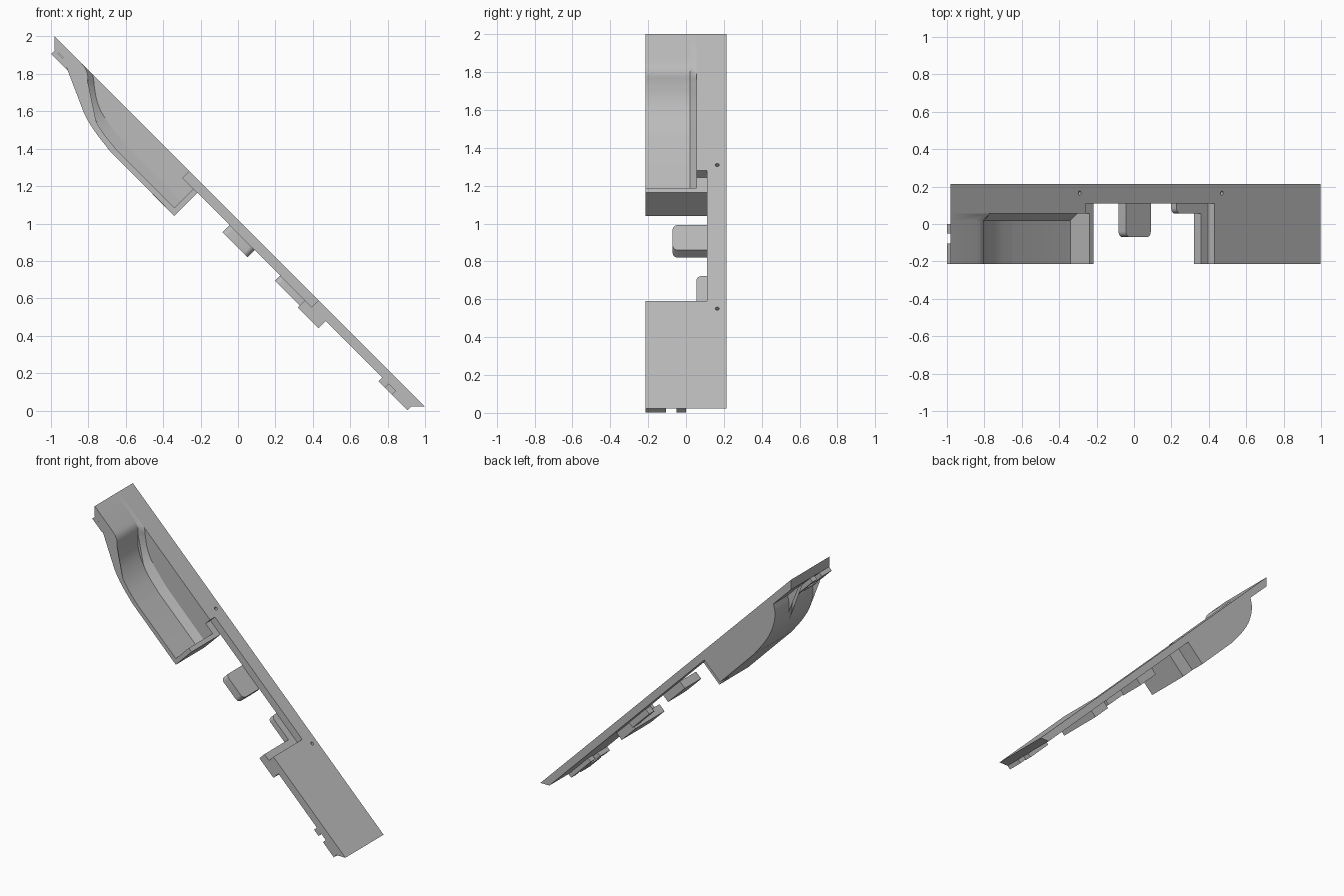
import bpy, bmesh, math
from mathutils import Vector

if "Cube" in bpy.data.objects:
    bpy.data.objects.remove(bpy.data.objects["Cube"], do_unlink=True)

grey = bpy.data.materials.new("plain_grey")
grey.use_nodes = True
tone = (0.5, 0.5, 0.5, 1)
grey.diffuse_color = tone
grey.node_tree.nodes["Principled BSDF"].inputs["Base Color"].default_value = tone

R = math.sqrt(0.5)
FRONT, BACK = -0.215, 0.215
STRIP = 0.11          # front edge of the narrow rear strip
WALL = 0.055          # face of the pocket's side wall
THICK = 0.05


def at(s, t):
    """Point s along the sloping panel and t below its top, as (x, z)."""
    return (-0.98 + (s - t) * R, 2.0 - (s + t) * R)


def finish(name, bm, smooth=False):
    bmesh.ops.recalc_face_normals(bm, faces=bm.faces)
    mesh = bpy.data.meshes.new(name)
    bm.to_mesh(mesh)
    bm.free()
    mesh.materials.append(grey)
    ob = bpy.data.objects.new(name, mesh)
    bpy.context.collection.objects.link(ob)
    if smooth:
        bpy.ops.object.select_all(action='DESELECT')
        ob.select_set(True)
        bpy.context.view_layer.objects.active = ob
        bpy.ops.object.shade_smooth_by_angle(angle=math.radians(30))
    return ob


def prism(name, pts, y0, y1, back=None, smooth=False):
    """Extrude an (x, z) outline in y, optionally lofting to a second one."""
    bm = bmesh.new()
    a = [bm.verts.new((x, y0, z)) for x, z in pts]
    b = [bm.verts.new((x, y1, z)) for x, z in (back or pts)]
    n = len(a)
    caps = [bm.faces.new(a), bm.faces.new(b[::-1])]
    for i in range(n):
        bm.faces.new((a[i], b[i], b[(i + 1) % n], a[(i + 1) % n]))
    bmesh.ops.triangulate(bm, faces=caps)
    return finish(name, bm, smooth)


def block(name, s0, s1, t0, t1, y0, y1, corners=(), radius=0.03):
    """Box in panel coordinates; the front corners at the listed s are rounded."""
    bm = bmesh.new()
    bmesh.ops.create_cube(bm, size=1)
    for v in bm.verts:
        s, t = (s1 if v.co.x > 0 else s0), (t1 if v.co.z < 0 else t0)
        x, z = at(s, t)
        v.co = Vector((x, y1 if v.co.y > 0 else y0, z))
    picked = []
    for s in corners:
        ends = [Vector((at(s, t)[0], y0, at(s, t)[1])) for t in (t0, t1)]
        picked += [e for e in bm.edges
                   if all(min((v.co - p).length for p in ends) < 1e-4 for v in e.verts)]
    if picked:
        bmesh.ops.bevel(bm, geom=picked, offset=radius, segments=6,
                        profile=0.5, affect='EDGES')
    return finish(name, bm, bool(corners))


def smooth_curve(pts, steps=5):
    """Catmull-Rom curve through the points."""
    p = [Vector(q) for q in pts]
    p = [p[0] * 2 - p[1]] + p + [p[-1] * 2 - p[-2]]
    out = []
    for a, b, c, d in zip(p, p[1:], p[2:], p[3:]):
        for k in range(steps):
            u = k / steps
            q = 0.5 * (2 * b + (c - a) * u + (2 * a - 5 * b + 4 * c - d) * u ** 2
                       + (3 * b - a - 3 * c + d) * u ** 3)
            out.append(tuple(q))
    return out + [tuple(p[-2])]


# Pocket profiles, from the upper lip down to the floor
outer = smooth_curve([(-0.84, 1.79), (-0.852, 1.73), (-0.846, 1.664), (-0.82, 1.584),
                      (-0.766, 1.493), (-0.685, 1.388)])
inner = smooth_curve([(-0.84, 1.86), (-0.815, 1.828), (-0.803, 1.79), (-0.805, 1.74),
                      (-0.80, 1.66), (-0.775, 1.58), (-0.725, 1.49), (-0.645, 1.389)])
inner_back = smooth_curve([(-0.78, 1.80), (-0.776, 1.79), (-0.772, 1.77), (-0.768, 1.73),
                           (-0.755, 1.66), (-0.73, 1.595), (-0.68, 1.52), (-0.60, 1.419)])
POCKET_END, WALL_END, DEPTH = 1.131, 1.02, 0.226
head = [at(THICK, THICK), at(0, 0)]
tail = [at(POCKET_END, THICK), at(POCKET_END, DEPTH)] + outer[::-1]
lip = at(1.10, THICK)
shell = head + inner + [at(1.10, 0.195), lip] + tail
chamfer = head + inner_back + [at(1.10, 0.145), lip] + tail

# Pocket: curved shell, sloped inner corner, solid side wall
prism("pocket_shell", shell, FRONT, 0.02, smooth=True)
prism("pocket_corner", shell, 0.02, WALL, back=chamfer, smooth=True)
side_wall = prism("pocket_side_wall",
                  head + [at(WALL_END, 0), at(WALL_END, DEPTH)] + outer[::-1],
                  WALL, BACK, smooth=True)
block("pocket_end_block", WALL_END, POCKET_END, THICK, DEPTH, WALL, STRIP)

# Rear strip and lower panel
CUT_END, LENGTH = 1.994, 2.797
block("rear_strip", WALL_END, CUT_END, 0, THICK, STRIP, BACK)
panel = prism("lower_panel", [at(CUT_END, 0), at(LENGTH, 0),
                              at(LENGTH - THICK, THICK), at(CUT_END, THICK)], FRONT, BACK)

# Ledge and tabs around the opening
block("opening_ledge", 1.944, 2.10, THICK, 0.106, FRONT, STRIP)
block("corner_tab", 1.757, 1.944, THICK, 0.09, WALL, STRIP + 0.02, corners=(1.757,))
block("middle_tab", 1.375, 1.563, THICK, 0.106, -0.07, STRIP + 0.02, corners=(1.375, 1.563))

# Clips under both ends: a split front clip and a plain one behind it
for end, s0, g0, g1, s1 in (("upper", 0.053, 0.163, 0.213, 0.248),
                            ("lower", 2.528, 2.577, 2.627, 2.747)):
    block(end + "_front_clip_a", s0, g0, THICK, 0.08, FRONT, -0.105)
    block(end + "_front_clip_b", g1, s1, THICK, 0.08, FRONT, -0.105)
    block(end + "_rear_clip", s0, s1, THICK, 0.08, -0.05, 0.0)

# Screw holes
for target, s in ((side_wall, 0.976), (panel, 2.05)):
    x, z = at(s, 0)
    bpy.ops.mesh.primitive_cylinder_add(vertices=20, radius=0.011, depth=0.14,
                                        location=(x, 0.165, z),
                                        rotation=(0, math.radians(45), 0))
    cutter = bpy.context.object
    cutter.name = "screw_hole_cutter"
    cutter.data.materials.append(grey)
    cutter.hide_render = True
    cutter.hide_set(True)
    mod = target.modifiers.new("screw_hole", 'BOOLEAN')
    mod.operation = 'DIFFERENCE'
    mod.solver = 'EXACT'
    mod.object = cutter
